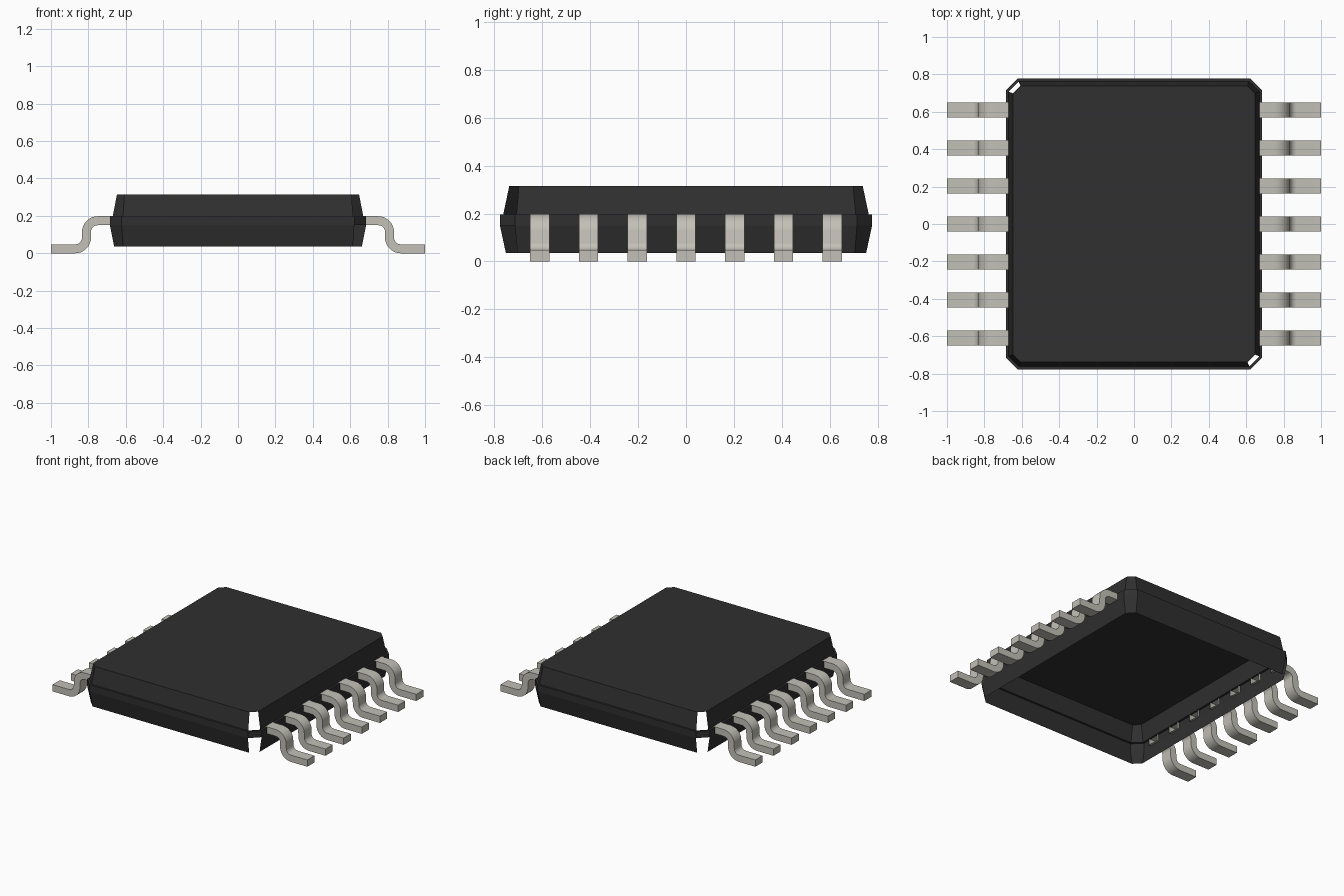
import bpy, bmesh, math

if "Cube" in bpy.data.objects:
    bpy.data.objects.remove(bpy.data.objects["Cube"])


def material(name, color, rough):
    m = bpy.data.materials.new(name)
    m.use_nodes = True
    m.diffuse_color = (*color, 1)
    bsdf = m.node_tree.nodes["Principled BSDF"]
    bsdf.inputs["Base Color"].default_value = (*color, 1)
    bsdf.inputs["Roughness"].default_value = rough
    return m


BLACK = material("black_plastic", (0.029, 0.029, 0.029), 0.6)
METAL = material("tinned_metal", (0.54, 0.53, 0.47), 0.5)

PITCH, LEAD_W, LEAD_T = 0.2035, 0.08, 0.048
LEAD_Y = [PITCH * i for i in range(-3, 4)]


# Chamfered rectangle, counter-clockwise; odd-numbered sides are the corners
def octagon(bm, hx, hy, c, z):
    pts = [(hx, -hy + c), (hx, hy - c), (hx - c, hy), (-hx + c, hy),
           (-hx, hy - c), (-hx, -hy + c), (-hx + c, -hy), (hx - c, -hy)]
    return [bm.verts.new((x, y, z)) for x, y in pts]


# Moulded body: hollow, open underneath, two opposite corners left open
def make_body():
    bm = bmesh.new()
    levels = [(0.662, 0.752, 0.048, 0.035), (0.685, 0.777, 0.063, 0.150),
              (0.685, 0.777, 0.063, 0.197), (0.670, 0.763, 0.055, 0.197),
              (0.647, 0.738, 0.040, 0.315)]
    rings = [octagon(bm, *lv) for lv in levels]
    for k, (lo, hi) in enumerate(zip(rings, rings[1:])):
        for i in range(8):
            j = (i + 1) % 8
            if k in (0, 3) and i in (3, 7):
                continue                      # open corners
            if k == 1 and i in (0, 4):
                slotted_band(bm, lo[i], lo[j], hi[i], hi[j])
                continue
            bm.faces.new((lo[i], lo[j], hi[j], hi[i]))
    bm.faces.new(rings[-1])
    me = bpy.data.meshes.new("body")
    bm.to_mesh(me)
    bm.free()
    me.materials.append(BLACK)
    ob = bpy.data.objects.new("body", me)
    bpy.context.collection.objects.link(ob)


# Side band with an opening for each lead
def slotted_band(bm, a, b, c, d):
    s = 1 if b.co.y > a.co.y else -1
    cuts = [a.co.y]
    for y in LEAD_Y:
        cuts += [s * (y - LEAD_W / 2), s * (y + LEAD_W / 2)]
    cuts.append(b.co.y)
    for y0, y1 in zip(cuts[::2], cuts[1::2]):
        quad = [(y0, a.co.z), (y1, a.co.z), (y1, c.co.z), (y0, c.co.z)]
        bm.faces.new([bm.verts.new((a.co.x, y, z)) for y, z in quad])


# Gull-wing lead: a strip swept along two arcs, open at its inner end
def make_lead_mesh():
    path = [(0.670, 0.174, 90)]
    steps = 8
    for n in range(steps + 1):
        t = 90 - 80 * n / steps
        r = math.radians(t)
        path.append((0.750 + 0.06 * math.cos(r), 0.114 + 0.06 * math.sin(r), t))
    for n in range(steps + 1):
        t = 190 + 80 * n / steps
        r = math.radians(t)
        path.append((0.870 + 0.06 * math.cos(r), 0.084 + 0.06 * math.sin(r), t - 180))
    path.append((1.0, 0.024, 90))
    bm = bmesh.new()
    sections = []
    for x, z, t in path:
        nx, nz = math.cos(math.radians(t)), math.sin(math.radians(t))
        sections.append([bm.verts.new((x + nx * o * LEAD_T / 2, y * LEAD_W / 2,
                                       z + nz * o * LEAD_T / 2))
                         for o, y in ((-1, -1), (-1, 1), (1, 1), (1, -1))])
    for s0, s1 in zip(sections, sections[1:]):
        for i in range(4):
            j = (i + 1) % 4
            bm.faces.new((s0[i], s0[j], s1[j], s1[i]))
    bm.faces.new(sections[-1])
    bmesh.ops.recalc_face_normals(bm, faces=bm.faces)
    me = bpy.data.meshes.new("lead")
    bm.to_mesh(me)
    bm.free()
    me.materials.append(METAL)
    return me


make_body()

# Seven leads on each side share one mesh
lead = make_lead_mesh()
leads = []
for side, turn in (("left", 0), ("right", math.pi)):
    for i, y in enumerate(LEAD_Y):
        ob = bpy.data.objects.new(f"{side}_lead_{i + 1}", lead)
        ob.location.y = y
        ob.rotation_euler.z = turn
        bpy.context.collection.objects.link(ob)
        leads.append(ob)

# Smooth the bends, keep the edges sharp
bpy.ops.object.select_all(action="DESELECT")
leads[0].select_set(True)
bpy.context.view_layer.objects.active = leads[0]
bpy.ops.object.shade_smooth_by_angle(angle=math.radians(35))
